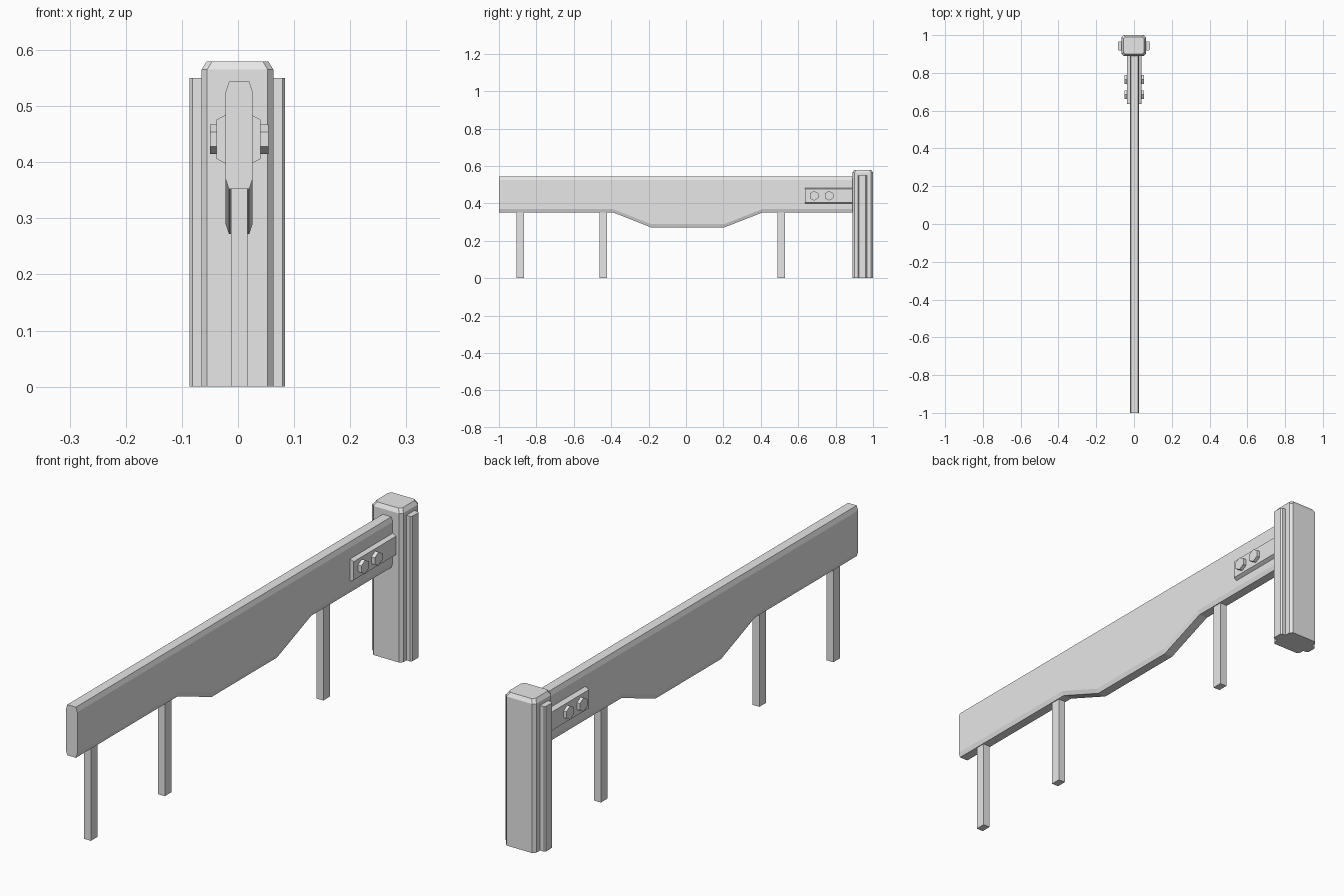
import bpy
import bmesh
from math import sin, cos, pi

cube = bpy.data.objects.get("Cube")
if cube:
    bpy.data.objects.remove(cube, do_unlink=True)

grey = bpy.data.materials.new("plain_grey")
grey.use_nodes = True
grey.diffuse_color = (0.8, 0.8, 0.8, 1)
grey.node_tree.nodes["Principled BSDF"].inputs["Base Color"].default_value = (0.8, 0.8, 0.8, 1)


def loft(name, rings):
    """Skin a row of matching cross-sections and cap both ends."""
    bm = bmesh.new()
    loops = [[bm.verts.new(p) for p in ring] for ring in rings]
    n = len(loops[0])
    for a, b in zip(loops, loops[1:]):
        for i in range(n):
            j = (i + 1) % n
            bm.faces.new((a[i], a[j], b[j], b[i]))
    bm.faces.new(loops[0][::-1])
    bm.faces.new(loops[-1])
    bmesh.ops.recalc_face_normals(bm, faces=bm.faces)
    mesh = bpy.data.meshes.new(name)
    bm.to_mesh(mesh)
    bm.free()
    mesh.materials.append(grey)
    obj = bpy.data.objects.new(name, mesh)
    bpy.context.collection.objects.link(obj)
    return obj


def chamfered(u0, u1, v0, v1, cu, cv):
    """Rectangle with four cut corners."""
    return [(u0 + cu, v0), (u1 - cu, v0), (u1, v0 + cv), (u1, v1 - cv),
            (u1 - cu, v1), (u0 + cu, v1), (u0, v1 - cv), (u0, v0 + cv)]


# Beam with a deeper belly in the middle
stations = [(-1, 0.352), (-0.39, 0.352), (-0.187, 0.272),
            (0.205, 0.272), (0.41, 0.352), (0.91, 0.352)]
loft("beam", [[(x, y, z) for x, z in chamfered(-0.022, 0.026, low, 0.544, 0.006, 0.018)]
              for y, low in stations])

# Thin legs under the beam
for name, y in (("front_leg", -0.885), ("middle_leg", -0.442), ("rear_leg", 0.508)):
    loft(name, [[(0.002 + sx * 0.0145, y + sy * 0.02, z)
                 for sx, sy in ((-1, -1), (1, -1), (1, 1), (-1, 1))]
                for z in (0, 0.37)])

# End post with cut corners and a bevelled cap
post = [(0, 0), (0.565, 0), (0.58, 0.009)]
loft("post", [[(x, y, z) for x, y in
               chamfered(-0.065 + s, 0.063 - s, 0.89 + s, 1 - s, 0.01, 0.011)]
              for z, s in post])

# Raised rail on both sides of the post
loft("post_side_rails", [[(x, y, z) for x, y in
                          chamfered(-0.086, 0.084, 0.919, 0.967, 0.005, 0.006)]
                         for z in (0, 0.55)])

# Bracket plates clamping the beam to the post
loft("bracket", [[(x, y, z) for x, z in
                  chamfered(-0.038, 0.040, 0.398, 0.484, 0.015, 0.008)]
                 for y in (0.635, 0.9)])

# Hexagonal bolts, heads on both sides
for name, y in (("front_bolt", 0.685), ("rear_bolt", 0.765)):
    loft(name, [[(x, y + 0.026 * sin(i * pi / 3), 0.441 + 0.026 * cos(i * pi / 3))
                 for i in range(6)] for x in (-0.05, 0.054)])
